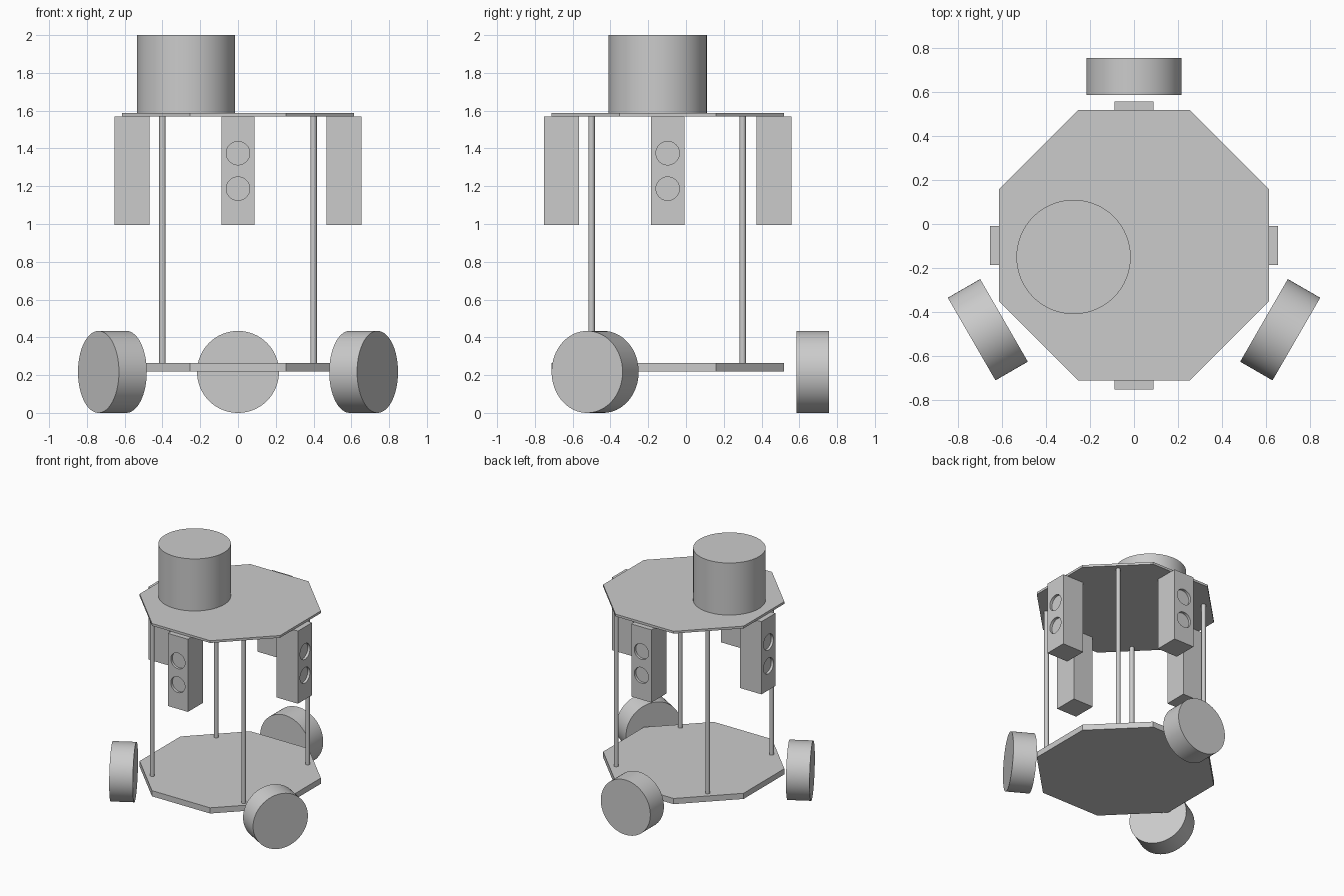
import bpy
from math import pi, radians, sin, cos
from mathutils import Matrix, Vector

if "Cube" in bpy.data.objects:
    bpy.data.objects.remove(bpy.data.objects["Cube"], do_unlink=True)

grey = bpy.data.materials.new("plain grey")
grey.use_nodes = True
grey.diffuse_color = (0.6, 0.6, 0.6, 1)
grey.node_tree.nodes["Principled BSDF"].inputs["Base Color"].default_value = (0.6, 0.6, 0.6, 1)

CENTRE_Y = -0.097


def finish(name, smooth=False):
    obj = bpy.context.object
    obj.name = name
    obj.data.materials.clear()
    obj.data.materials.append(grey)
    if smooth:
        bpy.ops.object.shade_smooth_by_angle(angle=radians(35))
    return obj


def cylinder(name, radius, depth, location, rotation=(0, 0, 0), sides=64, smooth=True):
    bpy.ops.mesh.primitive_cylinder_add(vertices=sides, radius=radius, depth=depth,
                                        location=location, rotation=rotation)
    return finish(name, smooth)


# Octagonal decks, flat sides facing the axes
for name, low, high in (("lower_deck", 0.22, 0.265), ("upper_deck", 1.57, 1.588)):
    cylinder(name, 0.615 / cos(pi / 8), high - low, (0, CENTRE_Y, (low + high) / 2),
             (0, 0, pi / 8), sides=8, smooth=False)

# Drum on the upper deck
cylinder("top_drum", 0.26, 0.412, (-0.275, -0.15, 1.794))

# Support posts between the decks
for side, x in (("left", 0.4), ("right", -0.4)):
    for end, y in (("front", -0.4), ("back", 0.4)):
        cylinder(f"{end}_{side}_post", 0.017, 1.305, (x, CENTRE_Y - 0.003 + y, 0.9175), sides=24)

# Three wheels set radially around the lower deck
for name, angle in (("back_wheel", 90), ("front_right_wheel", 210), ("front_left_wheel", 330)):
    a = radians(angle)
    cylinder(name, 0.217, 0.17, (0.768 * cos(a), CENTRE_Y + 0.768 * sin(a), 0.217),
             (0, pi / 2, a))

# Hanging sensor boxes, each with two shallow round recesses on the outer face
for name, angle in (("left_sensor", 0), ("back_sensor", 90),
                    ("right_sensor", 180), ("front_sensor", 270)):
    a = radians(angle)
    out = Vector((cos(a), sin(a), 0))
    middle = Vector((0, CENTRE_Y, 0))
    bpy.ops.mesh.primitive_cube_add(size=1, location=middle + out * 0.562 + Vector((0, 0, 1.2825)),
                                    rotation=(0, 0, a))
    box = finish(name)
    box.data.transform(Matrix.Diagonal((0.186, 0.177, 0.575, 1)))
    for z in (1.187, 1.375):
        cutter = cylinder("recess_cutter", 0.062, 0.04,
                          middle + out * 0.655 + Vector((0, 0, z)), (0, pi / 2, a), sides=48)
        cutter.hide_render = True
        bpy.context.view_layer.objects.active = box
        cut = box.modifiers.new("recess", "BOOLEAN")
        cut.operation = "DIFFERENCE"
        cut.solver = "EXACT"
        cut.object = cutter
        bpy.ops.object.modifier_apply(modifier=cut.name)
        bpy.data.objects.remove(cutter, do_unlink=True)
